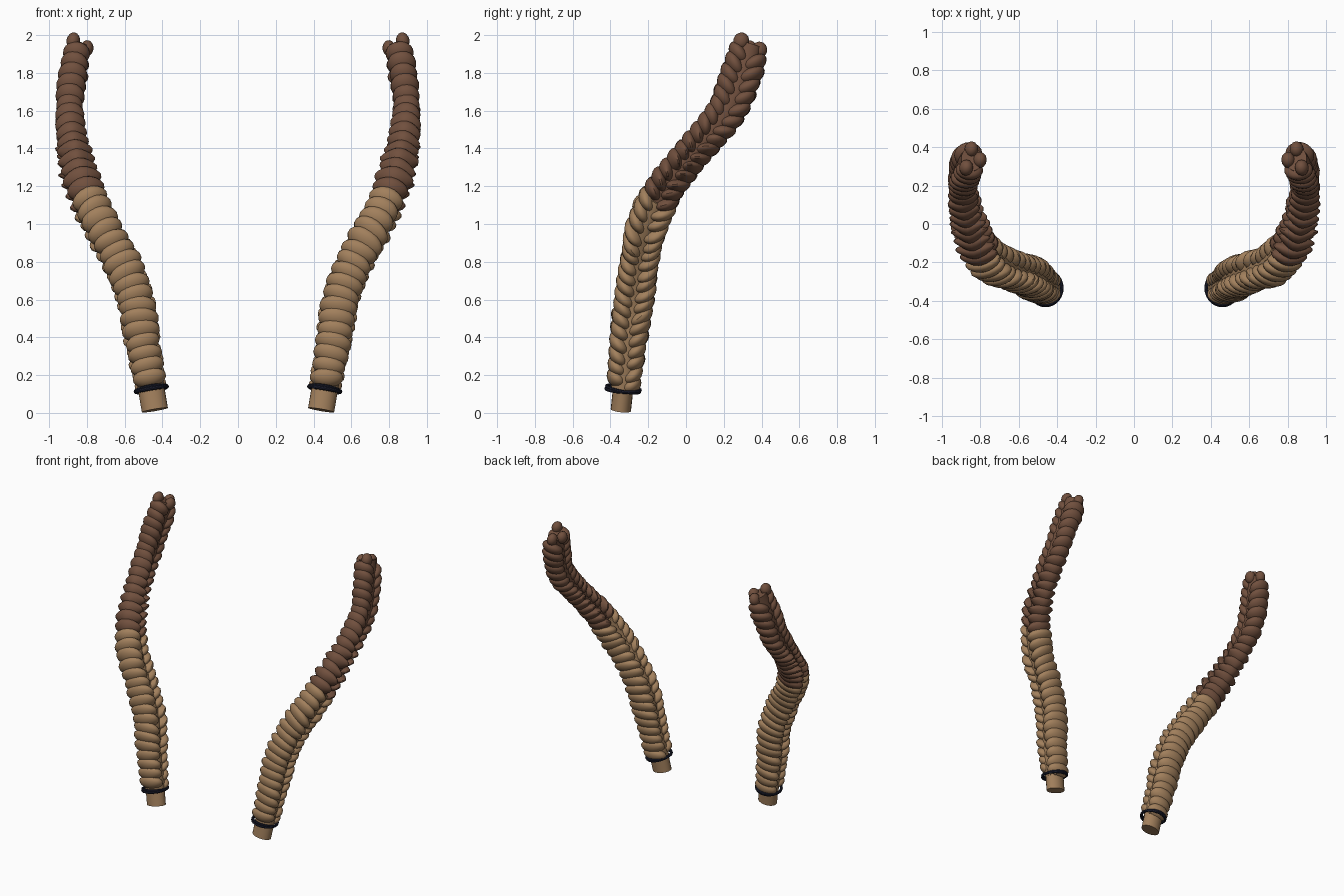
import bpy, bmesh, math, random
from mathutils import Vector, Matrix

if "Cube" in bpy.data.objects:
    bpy.data.objects.remove(bpy.data.objects["Cube"])

random.seed(4)

def material(name, rgb):
    m = bpy.data.materials.new(name)
    m.diffuse_color = (*rgb, 1)
    m.use_nodes = True
    m.node_tree.nodes["Principled BSDF"].inputs["Base Color"].default_value = m.diffuse_color
    return m

TAN = material("tan hair", (0.36, 0.215, 0.108))
BROWN = material("brown hair", (0.165, 0.08, 0.048))
NAVY = material("dark navy band", (0.012, 0.014, 0.03))

# centreline of the right braid, with half width across and half depth
PATH = [(0.44, -0.345, 0.015, .088, .09), (0.472, -0.325, 0.2, .09, .096),
        (0.51, -0.303, 0.4, .097, .107), (0.542, -0.275, 0.6, .104, .115),
        (0.618, -0.247, 0.8, .102, .108), (0.73, -0.203, 1.0, .098, .118),
        (0.82, -0.105, 1.2, .09, .105), (0.872, 0.055, 1.4, .078, .102),
        (0.892, 0.215, 1.6, .073, .112), (0.872, 0.295, 1.8, .077, .118),
        (0.84, 0.343, 1.965, .066, .09)]

def catmull(points, steps=20):
    p = [Vector(q) for q in points]
    p = [2 * p[0] - p[1]] + p + [2 * p[-1] - p[-2]]
    out = []
    for i in range(1, len(p) - 2):
        a, b, c, d = p[i - 1:i + 3]
        for k in range(steps):
            t = k / steps
            out.append(0.5 * (2 * b + (c - a) * t + (2 * a - 5 * b + 4 * c - d) * t * t
                              + (3 * b - a - 3 * c + d) * t ** 3))
    return out + [p[-2]]

CURVE = catmull(PATH)
POINTS = [Vector(c[:3]) for c in CURVE]
LENGTHS = [0.0]
for a, b in zip(POINTS, POINTS[1:]):
    LENGTHS.append(LENGTHS[-1] + (b - a).length)
TOTAL = LENGTHS[-1]

def frame(s):
    """Point, across, back, tangent, half width and half depth at length s."""
    s = min(max(s, 0), TOTAL - 1e-4)
    i = next(k for k in range(len(LENGTHS) - 1) if LENGTHS[k + 1] > s)
    f = (s - LENGTHS[i]) / (LENGTHS[i + 1] - LENGTHS[i])
    p = POINTS[i].lerp(POINTS[i + 1], f)
    t = (POINTS[i + 1] - POINTS[i]).normalized()
    n = (Vector((1, 0, 0)) - t * t.x).normalized()
    return p, n, t.cross(n), t, CURVE[i][3], CURVE[i][4]

def basis(loc, a, b, c):
    m = Matrix((a, b, c)).transposed().to_4x4()
    m.translation = loc
    return m

def finish(bm, name, mat, mirror):
    if mirror:
        bmesh.ops.scale(bm, vec=(-1, 1, 1), verts=bm.verts)
    bmesh.ops.recalc_face_normals(bm, faces=bm.faces)
    me = bpy.data.meshes.new(name)
    bm.to_mesh(me)
    bm.free()
    me.materials.append(mat)
    ob = bpy.data.objects.new(name, me)
    bpy.context.collection.objects.link(ob)
    bpy.context.view_layer.objects.active = ob
    ob.select_set(True)
    bpy.ops.object.shade_smooth_by_angle(angle=math.radians(40))
    ob.select_set(False)

def lobe(bm, s, side):
    """One plump strand turn; its outer end is raised to form the chevrons."""
    p, n, b, t, w, h = frame(s)
    tilt = math.radians(42 + random.uniform(-5, 5))
    out = b * side * math.cos(tilt) + t * math.sin(tilt)
    up = n.cross(out)
    if up.dot(t) < 0:
        up.negate()
    yaw = Matrix.Rotation(math.radians(random.uniform(-8, 8)), 3, b)
    g = random.uniform(0.95, 1.05)
    spike = max(0, 1 - abs(p.z - 1.32) / 0.25)      # pointed flares at the bend
    ball = bmesh.ops.create_uvsphere(bm, u_segments=18, v_segments=10, radius=1)["verts"]
    for v in ball:          # fuller top edge, thinner underside, upswept points
        x, y, z = v.co
        v.co.x = x * (1 + 0.14 * z) * (1 + 0.22 * spike * x * x)
        v.co.y = y * (1 + 0.14 * z) * (1 - 0.4 * spike * x * x)
        v.co.z = z * (1 - 0.4 * spike * x * x) + 0.6 * spike * x * x
    m = basis(p + b * side * h * 0.45, yaw @ n, yaw @ out, yaw @ up)
    bmesh.ops.transform(bm, verts=ball,
                        matrix=m @ Matrix.Diagonal((w * g, h * 0.64 * g, 0.043, 1)))

def tube(bm, s0, s1, rn, rb, count, sides=20):
    """Capped elliptical tube along the centreline."""
    rings = []
    for k in range(count):
        p, n, b = frame(s0 + (s1 - s0) * k / (count - 1))[:3]
        rings.append([bm.verts.new(p + n * rn * math.cos(a) + b * rb * math.sin(a))
                      for a in (math.tau * j / sides for j in range(sides))])
    for r, q in zip(rings, rings[1:]):
        for j in range(sides):
            i = (j + 1) % sides
            bm.faces.new((r[j], r[i], q[i], q[j]))
    bm.faces.new(rings[0])
    bm.faces.new(rings[-1])

def ring(bm, s, rn, rb, thick, lean):
    """Elastic loop around the braid."""
    p, n, b, t = frame(s)[:4]
    loops = []
    for k in range(28):
        a = math.tau * k / 28
        d = n * rn * math.cos(a) + b * rb * math.sin(a)
        c = p + d + t * lean * math.sin(a)
        d.normalize()
        loops.append([bm.verts.new(c + (d * math.cos(e) + t * math.sin(e)) * thick)
                      for e in (math.tau * j / 8 for j in range(8))])
    for k in range(28):
        r, q = loops[k], loops[(k + 1) % 28]
        for j in range(8):
            bm.faces.new((r[j], r[(j + 1) % 8], q[(j + 1) % 8], q[j]))

STEP = 0.063
SPLIT = next(l for l, c in zip(LENGTHS, POINTS) if c.z > 1.125)

for mirror, label in ((False, "right"), (True, "left")):
    # overlapping strands in two alternating columns
    lower, upper = bmesh.new(), bmesh.new()
    s, k = 0.135, 0
    while s < TOTAL - 0.055:
        lobe(lower if s < SPLIT else upper, s, -1 if k % 2 else 1)
        s += STEP / 2
        k += 1
    # inner cores that close the gaps
    tube(lower, 0.1, SPLIT, 0.07, 0.065, 20)
    tube(upper, SPLIT, TOTAL - 0.02, 0.055, 0.065, 20)
    # loose strand ends at the top
    p, n, b, t = frame(TOTAL)[:4]
    for dn, db, h in ((0.03, -0.05, -0.015), (0.0, 0.055, -0.03), (-0.045, 0.0, -0.03)):
        ball = bmesh.ops.create_uvsphere(upper, u_segments=12, v_segments=8, radius=1)["verts"]
        m = basis(p + n * dn + b * db + t * h, n, b, t)
        bmesh.ops.transform(upper, matrix=m @ Matrix.Diagonal((0.036, 0.042, 0.045, 1)), verts=ball)
    finish(lower, label + "_lower_braid", TAN, mirror)
    finish(upper, label + "_upper_braid", BROWN, mirror)

    # trimmed tail below the band
    tail = bmesh.new()
    tube(tail, 0.0, 0.14, 0.07, 0.054, 3)
    finish(tail, label + "_tail_end", TAN, mirror)

    # elastic band
    band = bmesh.new()
    ring(band, 0.112, 0.085, 0.09, 0.0095, 0.005)
    ring(band, 0.114, 0.086, 0.088, 0.0085, -0.007)
    finish(band, label + "_elastic_band", NAVY, mirror)
